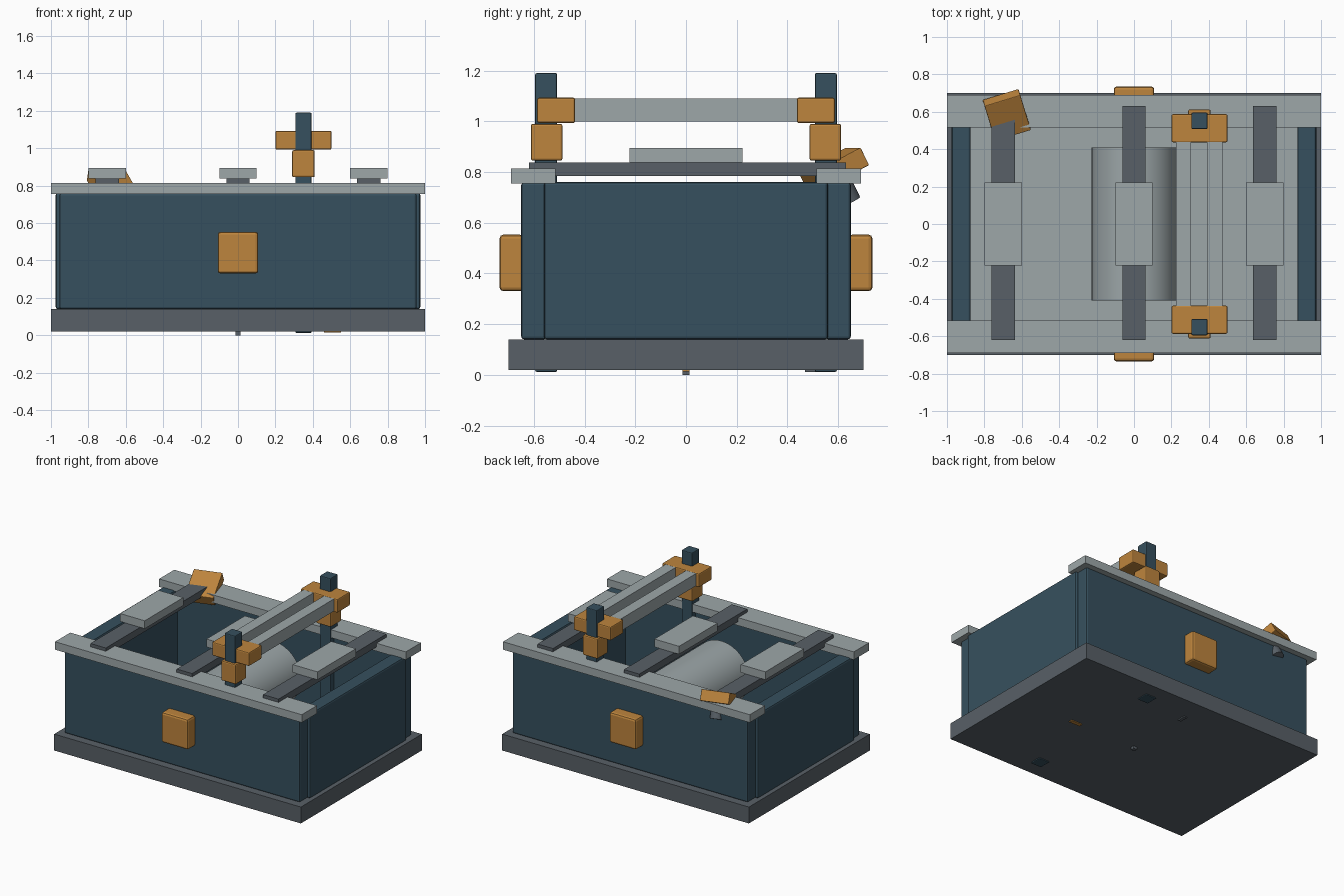
import bpy, math
from mathutils import Euler, Vector

if "Cube" in bpy.data.objects:
    bpy.data.objects.remove(bpy.data.objects["Cube"])


def mat(name, r, g, b):
    m = bpy.data.materials.new(name)
    lin = [((c / 255 + 0.055) / 1.055) ** 2.4 for c in (r, g, b)]
    m.diffuse_color = (*lin, 1)
    m.use_nodes = True
    m.node_tree.nodes["Principled BSDF"].inputs["Base Color"].default_value = m.diffuse_color
    return m


BLUE = mat("slate blue", 54, 80, 94)
ORANGE = mat("amber", 190, 133, 61)
DARK = mat("dark grey", 88, 96, 103)
LIGHT = mat("light grey", 157, 167, 169)


def finish(name, m, bevel=0):
    o = bpy.context.object
    o.name = name
    o.data.materials.append(m)
    if bevel:
        b = o.modifiers.new("bevel", "BEVEL")
        b.width, b.segments = bevel, 2
    return o


def box(name, x, y, z, m, bevel=0):
    """Box from (min, max) pairs."""
    bpy.ops.mesh.primitive_cube_add(size=1)
    o = finish(name, m, bevel)
    lims = (x, y, z)
    o.location = [(a + b) / 2 for a, b in lims]
    size = Vector([b - a for a, b in lims])
    for v in o.data.vertices:
        v.co = v.co * size
    return o


def rod(name, loc, r, depth, m, rot, sides=48):
    bpy.ops.mesh.primitive_cylinder_add(vertices=sides, radius=r, depth=depth,
                                        location=loc, rotation=rot)
    o = finish(name, m)
    bpy.ops.object.shade_smooth_by_angle(angle=math.radians(30))
    return o


def span(s, a, b):
    return (min(s * a, s * b), max(s * a, s * b))


# Base and tank floor
box("base", (-1, 1), (-.7, .7), (.02, .14), DARK)
box("tank_floor", (-.9, .9), (-.58, .58), (.14, .165), LIGHT)

for s in (-1, 1):
    # Walls and top rails
    box("long_wall", (-.955, .955), span(s, .55, .65), (.14, .76), BLUE, .012)
    box("end_wall", span(s, .873, .975), (-.56, .56), (.14, .76), BLUE, .012)
    box("top_rail", (-1, 1), span(s, .515, .69), (.755, .813), LIGHT)
    # Knobs on the outer walls
    box("knob", (-.108, .108), span(s, .64, .735), (.33, .553), ORANGE, .015)
    # Gantry post with collar and clamp
    box("gantry_post", (.307, .393), span(s, .508, .595), (.012, 1.19), BLUE, .006)
    box("post_collar", (.29, .41), span(s, .487, .612), (.845, .99), ORANGE, .008)
    box("post_clamp", (.2, .5), span(s, .437, .587), (.993, 1.093), ORANGE, .008)
    # Twin gantry bars
    box("gantry_bar", (.348 + s * .083 - .041, .348 + s * .083 + .041),
        (-.55, .55), (1.0, 1.09), LIGHT)

# Cross slats with plates
for x in (-.7, 0, .7):
    box("cross_slat", (x - .0625, x + .0625), (-.62, .63), (.785, .837), DARK)
    box("slat_plate", (x - .1, x + .1), (-.223, .223), (.837, .895), LIGHT)

# Roller and its shaft
rod("roller", (0, 0, .44), .226, .82, LIGHT, (math.pi / 2, 0, 0))
rod("roller_shaft", (0, 0, .44), .05, 1.3, DARK, (math.pi / 2, 0, 0), 24)

# Tilted latch block with its stub
rot = Euler((math.radians(27), 0, math.radians(17)))
centre = Vector((-.68, .583, .812))
latch = box("latch_block", (-.1, .1), (-.11, .11), (-.039, .039), ORANGE, .004)
latch.location, latch.rotation_euler = centre, rot
axis = Vector((0, 0, 1))
axis.rotate(rot)
rod("latch_stub", centre - axis * .08, .045, .13, DARK, rot, 16)

# Small fittings under the base
box("foot_pin", (-.014, .014), (-.014, .014), (0, .03), DARK)
box("foot_tab", (-.012, .012), (.47, .53), (.012, .03), DARK)
box("foot_stud", (.46, .55), (-.014, .014), (.014, .03), ORANGE)
